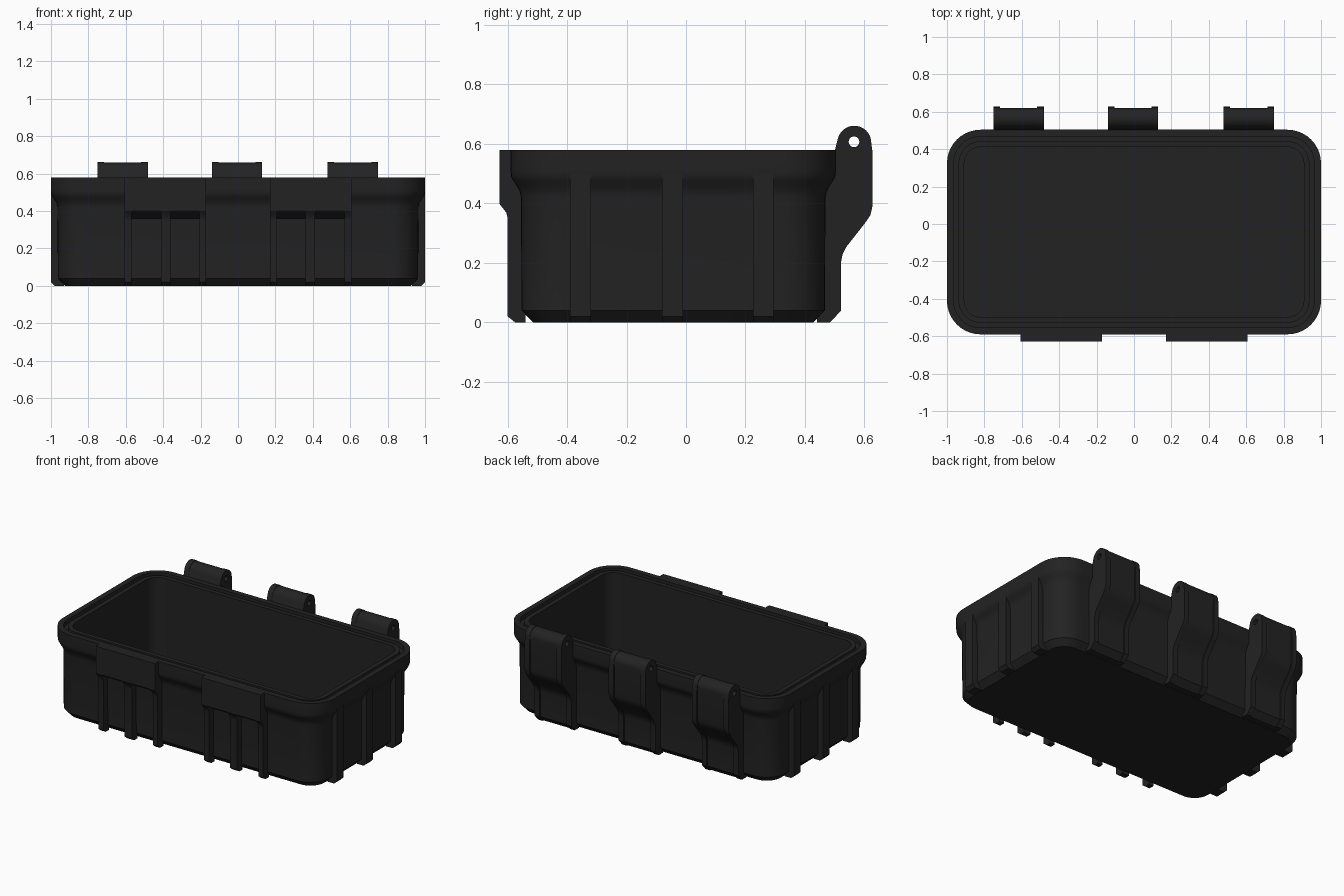
import bpy, bmesh, math
from mathutils import Matrix

if "Cube" in bpy.data.objects:
    bpy.data.objects.remove(bpy.data.objects["Cube"])

black = bpy.data.materials.new("matte_black_plastic")
black.diffuse_color = (0.0165, 0.0165, 0.017, 1)
black.use_nodes = True
black.node_tree.nodes["Principled BSDF"].inputs["Base Color"].default_value = black.diffuse_color

CY = -0.043              # box centre in y
HX, HY, R = 1.0, 0.547, 0.18


def finish(name, mesh):
    ob = bpy.data.objects.new(name, mesh)
    bpy.context.collection.objects.link(ob)
    mesh.materials.clear()
    mesh.materials.append(black)
    bpy.ops.object.select_all(action='DESELECT')
    ob.select_set(True)
    bpy.context.view_layer.objects.active = ob
    bpy.ops.object.shade_smooth_by_angle(angle=math.radians(32))
    return ob


def arc(cx, cy, r, a0, a1, n):
    return [(cx + r * math.cos(math.radians(a0 + (a1 - a0) * i / n)),
             cy + r * math.sin(math.radians(a0 + (a1 - a0) * i / n))) for i in range(n + 1)]


def rounded_rect(off):
    pts = []
    for k, (sx, sy) in enumerate([(1, 1), (-1, 1), (-1, -1), (1, -1)]):
        pts += arc(sx * (HX - R), CY + sy * (HY - R), R - off, 90 * k, 90 * k + 90, 10)
    return pts


def loft(name, profile):
    """Skin rounded rectangles given as (inset, height), capped at both ends."""
    bm = bmesh.new()
    rings = [[bm.verts.new((x, y, z)) for x, y in rounded_rect(o)] for o, z in profile]
    for a, b in zip(rings, rings[1:]):
        n = len(a)
        for i in range(n):
            j = (i + 1) % n
            bm.faces.new((a[i], a[j], b[j], b[i]))
    bm.faces.new(rings[0][::-1])
    bm.faces.new(rings[-1])
    bmesh.ops.recalc_face_normals(bm, faces=bm.faces)
    me = bpy.data.meshes.new(name)
    bm.to_mesh(me)
    bm.free()
    return finish(name, me)


def plate(name, loops, center, width, matrix):
    """Extrude a filled 2D outline (holes allowed) sideways by width."""
    cu = bpy.data.curves.new(name + "_outline", 'CURVE')
    cu.dimensions, cu.fill_mode, cu.extrude = '2D', 'BOTH', width / 2
    for pts in loops:
        sp = cu.splines.new('POLY')
        sp.points.add(len(pts) - 1)
        for p, (u, v) in zip(sp.points, pts):
            p.co = (u, v, 0, 1)
        sp.use_cyclic_u = True
    tmp = bpy.data.objects.new(name + "_tmp", cu)
    bpy.context.collection.objects.link(tmp)
    bpy.context.view_layer.update()
    me = bpy.data.meshes.new_from_object(tmp.evaluated_get(bpy.context.evaluated_depsgraph_get()))
    bpy.data.objects.remove(tmp)
    bm = bmesh.new()
    bm.from_mesh(me)
    bmesh.ops.remove_doubles(bm, verts=bm.verts, dist=1e-5)
    bmesh.ops.transform(bm, matrix=matrix @ Matrix.Translation((0, 0, center)), verts=bm.verts)
    bmesh.ops.recalc_face_normals(bm, faces=bm.faces)
    bm.to_mesh(me)
    bm.free()
    me.name = name
    return finish(name, me)


# Outline (u, v) lies in (y, z), extruded along x; or in (x, z), extruded along y
YZ = Matrix(((0, 0, 1, 0), (1, 0, 0, 0), (0, 1, 0, 0), (0, 0, 0, 1)))
XZ = Matrix(((1, 0, 0, 0), (0, 0, 1, 0), (0, 1, 0, 0), (0, 0, 0, 1)))

# Tub with base chamfer, flared rim, seal groove and cavity
loft("tub", [(0.075, 0), (0.037, 0.04), (0.035, 0.42), (0.031, 0.44), (0.02, 0.46),
             (0.008, 0.478), (0.002, 0.49), (0, 0.51), (0, 0.58), (0.036, 0.58),
             (0.036, 0.55), (0.062, 0.55), (0.062, 0.575), (0.092, 0.575), (0.092, 0.05)])

# End ribs
for s in (-1, 1):
    for y in (-0.355, -0.045, 0.26):
        prof = [(s * u, v) for u, v in [(0.93, 0), (0.98, 0), (1, 0.02), (1, 0.5), (0.93, 0.5)]]
        plate("end_rib", [prof], y, 0.07, XZ)

# Front latch plates with three ribs each
for s in (-1, 1):
    plate("latch_plate", [[(-0.565, 0.36), (-0.628, 0.4), (-0.628, 0.58), (-0.57, 0.58),
                           (-0.55, 0.5), (-0.55, 0.37)]], s * 0.389, 0.435, YZ)
    for x, w in ((0.189, 0.035), (0.387, 0.052), (0.588, 0.035)):
        plate("latch_rib", [[(-0.54, 0), (-0.575, 0), (-0.6, 0.02), (-0.6, 0.35), (-0.604, 0.368),
                             (-0.627, 0.398), (-0.627, 0.45), (-0.54, 0.45)]], s * x, w, YZ)


def hinge_outline(d):
    """Hinge side profile, with the outward face pulled in by d."""
    return ([(0.44, 0), (0.485 - d, 0), (0.522 - d, 0.04), (0.522 - d, 0.205), (0.527 - d, 0.23),
             (0.538 - d, 0.252), (0.603 - d, 0.335), (0.62 - d, 0.36), (0.627 - d, 0.39),
             (0.627 - d, 0.575)]
            + arc(0.566, 0.604, 0.057 - d * 0.3, 0, 165, 14)
            + [(0.5, 0.575), (0.49, 0.575), (0.49, 0.5), (0.44, 0.4)])


# Rear hinges: slightly recessed centre block between two ears, with a through hole
pin_hole = arc(0.565, 0.607, 0.018, 0, 345, 23)
for x in (-0.617, -0.005, 0.613):
    plate("hinge_block", [hinge_outline(0.009), pin_hole], x, 0.2, YZ)
    for s in (-1, 1):
        plate("hinge_ear", [hinge_outline(0), pin_hole], x + s * 0.117, 0.035, YZ)
